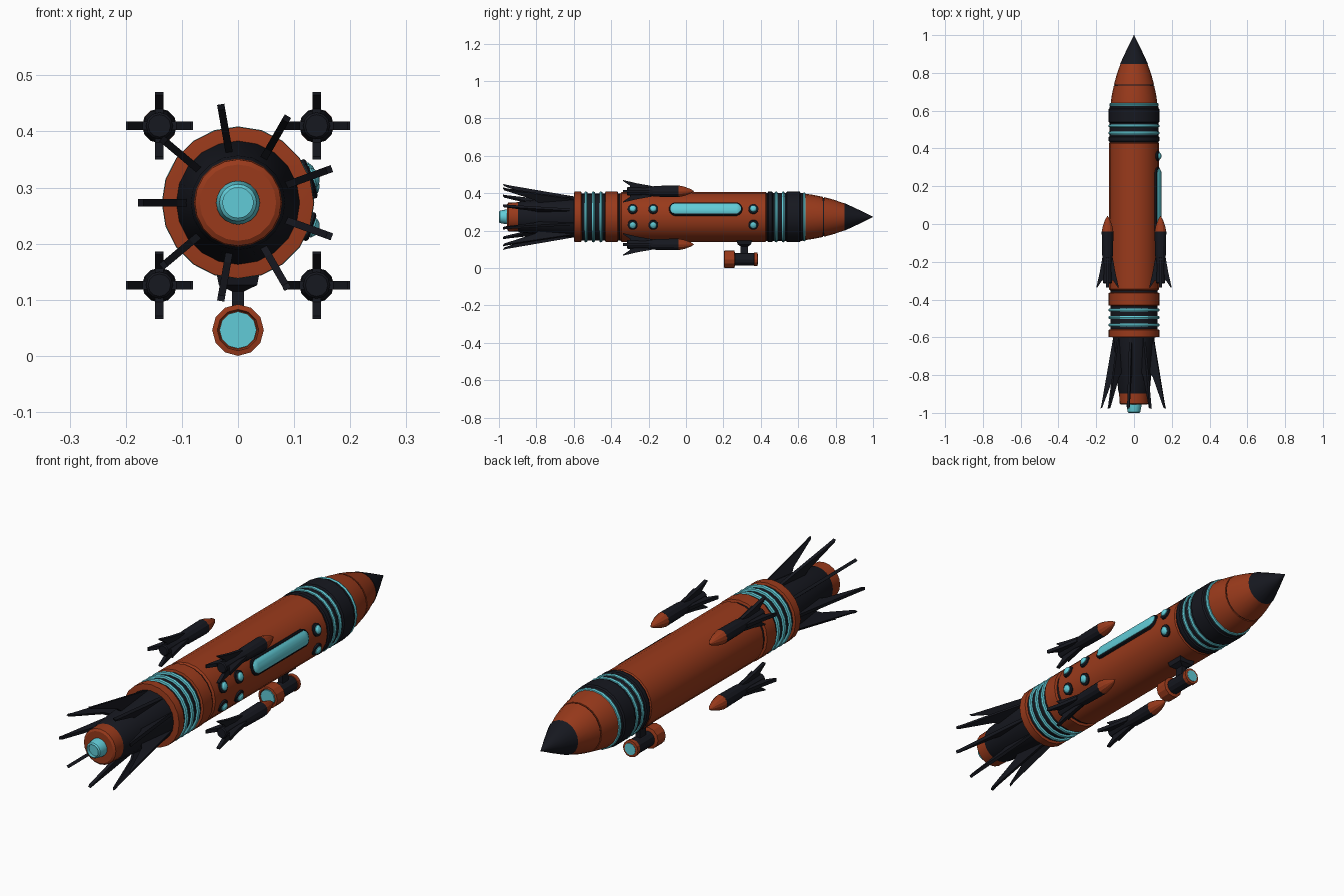
import bpy, bmesh
from math import sin, cos, pi, radians

if "Cube" in bpy.data.objects:
    bpy.data.objects.remove(bpy.data.objects["Cube"])

CZ = 0.273  # height of the rocket axis


def material(name, rgb):
    m = bpy.data.materials.new(name)
    m.diffuse_color = (*rgb, 1)
    m.use_nodes = True
    m.node_tree.nodes["Principled BSDF"].inputs["Base Color"].default_value = m.diffuse_color
    return m


ORANGE = material("burnt_orange", (0.32, 0.042, 0.011))
BLACK = material("near_black", (0.008, 0.009, 0.014))
CYAN = material("cyan", (0.12, 0.60, 0.68))


def finish(name, bm, mat, smooth=True):
    bmesh.ops.recalc_face_normals(bm, faces=bm.faces[:])
    me = bpy.data.meshes.new(name)
    bm.to_mesh(me)
    bm.free()
    me.materials.append(mat)
    ob = bpy.data.objects.new(name, me)
    bpy.context.collection.objects.link(ob)
    if smooth:
        bpy.ops.object.select_all(action='DESELECT')
        ob.select_set(True)
        bpy.context.view_layer.objects.active = ob
        bpy.ops.object.shade_smooth_by_angle(angle=radians(25))
    return ob


def loft(name, loops, mat, smooth=True):
    """Skin a stack of equal-length point loops and cap both ends."""
    bm = bmesh.new()
    rings = [[bm.verts.new(p) for p in loop] for loop in loops]
    n = len(rings[0])
    for a, b in zip(rings, rings[1:]):
        for i in range(n):
            j = (i + 1) % n
            bm.faces.new((a[i], a[j], b[j], b[i]))
    bm.faces.new(rings[0])
    bm.faces.new(rings[-1])
    return finish(name, bm, mat, smooth)


def lathe(name, profile, mat, x=0, z=CZ, sides=20):
    """Revolve (y, radius) pairs about a line parallel to y."""
    angles = [2 * pi * i / sides + pi / 2 for i in range(sides)]
    return loft(name, [[(x + r * cos(a), y, z + r * sin(a)) for a in angles]
                       for y, r in profile], mat)


def plate(name, outline, thick, angle, mat, x=0, z=CZ):
    """Flat fin from (radius, y) points, standing out at an angle."""
    ca, sa = cos(angle), sin(angle)
    return loft(name, [[(x + r * ca - t * sa, y, z + r * sa + t * ca)
                        for r, y in outline] for t in (-thick / 2, thick / 2)], mat, False)


def pill(name, y, half, layers, angle, mat):
    """Stadium-shaped button on the hull; layers are (height, radius)."""
    ca, sa = cos(angle), sin(angle)
    loops = []
    for h, r in layers:
        loop = []
        for i in range(16):
            a = 2 * pi * (i + 0.5) / 16
            u = r * cos(a) + (half if cos(a) > 0 else -half)
            v = r * sin(a)
            loop.append((h * ca - v * sa, y + u, CZ + h * sa + v * ca))
        loops.append(loop)
    return loft(name, loops, mat)


# Nose
lathe("nose_tip", [(0.845, 0.06), (0.847, 0.074), (0.92, 0.04), (0.985, 0.008), (1.0, 0.001)], BLACK)
lathe("nose_cone_upper", [(0.738, 0.09), (0.738, 0.106), (0.79, 0.092), (0.85, 0.071)], ORANGE)
lathe("nose_seam", [(0.725, 0.102), (0.745, 0.102)], BLACK)
lathe("nose_cone_lower", [(0.635, 0.124), (0.68, 0.118), (0.732, 0.107), (0.732, 0.09)], ORANGE)

# Hull sections
lathe("front_collar", [(0.43, 0.129), (0.62, 0.129), (0.637, 0.122)], BLACK)
lathe("front_collar_wide_band", [(0.535, 0.129), (0.54, 0.135), (0.608, 0.135), (0.613, 0.129)], BLACK)
lathe("front_collar_thin_band", [(0.436, 0.129), (0.44, 0.135), (0.46, 0.135), (0.464, 0.129)], BLACK)
lathe("main_hull", [(-0.352, 0.125), (-0.345, 0.133), (0.425, 0.133), (0.432, 0.128)], ORANGE)
lathe("rear_collar", [(-0.59, 0.125), (-0.34, 0.125)], BLACK)
lathe("rear_collar_front_band", [(-0.433, 0.125), (-0.43, 0.135), (-0.366, 0.135), (-0.362, 0.125)], ORANGE)
lathe("rear_collar_back_band", [(-0.6, 0.11), (-0.597, 0.135), (-0.561, 0.135), (-0.557, 0.125)], ORANGE)

# Glowing rings
for y, r in [(0.632, 0.131), (0.52, 0.136), (0.482, 0.136),
             (-0.455, 0.136), (-0.495, 0.136), (-0.535, 0.136)]:
    lathe("cyan_ring", [(y - 0.009, r - 0.012), (y - 0.007, r - 0.003), (y, r),
                        (y + 0.007, r - 0.003), (y + 0.009, r - 0.012)], CYAN)

# Tail and engine
lathe("tail_cone", [(-0.9, 0.078), (-0.88, 0.084), (-0.6, 0.11), (-0.59, 0.11)], BLACK)
lathe("engine_bell", [(-0.956, 0.05), (-0.956, 0.068), (-0.95, 0.077), (-0.88, 0.079)], ORANGE)
lathe("engine_nozzle", [(-0.985, 0.027), (-1.0, 0.027), (-0.995, 0.033), (-0.965, 0.039), (-0.95, 0.039)], CYAN)
for k in range(9):
    plate("tail_fin", [(0.09, -0.6), (0.11, -0.6), (0.172, -0.955), (0.178, -0.978),
                       (0.168, -0.972), (0.108, -0.81), (0.085, -0.78)],
          0.013, pi + k * radians(40), BLACK)

# Window and portholes, right side only
A = radians(18.5)
pill("window_frame", 0.105, 0.16, [(0.115, 0.037), (0.136, 0.037), (0.139, 0.033)], A, BLACK)
pill("window_glass", 0.105, 0.16, [(0.125, 0.029), (0.141, 0.029), (0.147, 0.02), (0.149, 0.008)], A, CYAN)
for y in (-0.285, -0.175, 0.36):
    for a in (A, -A):
        pill("porthole_frame", y, 0, [(0.12, 0.027), (0.137, 0.027), (0.14, 0.022)], a, BLACK)
        pill("porthole_glass", y, 0, [(0.13, 0.019), (0.143, 0.018), (0.149, 0.012), (0.152, 0.003)], a, CYAN)

# Four escort missiles
for x in (-0.14, 0.14):
    for z in (0.41, 0.126):
        lathe("missile_body", [(-0.315, 0.02), (-0.31, 0.024), (-0.22, 0.02), (-0.16, 0.029), (-0.04, 0.031)],
              BLACK, x, z, 12)
        lathe("missile_nose", [(-0.041, 0.031), (-0.01, 0.025), (0.025, 0.012), (0.042, 0.001)],
              ORANGE, x, z, 12)
        for k in range(4):
            plate("missile_fin", [(0.01, -0.17), (0.028, -0.18), (0.042, -0.26), (0.06, -0.337),
                                  (0.055, -0.337), (0.03, -0.3), (0.01, -0.3)],
                  0.015, k * pi / 2, BLACK, x, z)

# Belly pod with its mount
PZ = 0.046
lathe("pod_rear_ring", [(0.21, 0.034), (0.203, 0.037), (0.205, 0.046), (0.258, 0.046), (0.262, 0.035)], ORANGE, 0, PZ, 12)
lathe("pod_rear_lens", [(0.2025, 0.033), (0.22, 0.033)], CYAN, 0, PZ, 12)
lathe("pod_barrel", [(0.255, 0.033), (0.367, 0.033)], BLACK, 0, PZ, 12)
lathe("pod_front_ring", [(0.363, 0.03), (0.365, 0.036), (0.382, 0.036), (0.384, 0.027)], ORANGE, 0, PZ, 12)
lathe("pod_front_lens", [(0.37, 0.026), (0.3855, 0.026)], CYAN, 0, PZ, 12)


def box_loop(hx, hy, z):
    return [(sx * hx, 0.312 + sy * hy, z) for sx, sy in ((-1, -1), (1, -1), (1, 1), (-1, 1))]


loft("pod_mount", [box_loop(0.011, 0.02, 0.06), box_loop(0.011, 0.02, 0.115),
                   box_loop(0.034, 0.036, 0.126), box_loop(0.039, 0.042, 0.15)], BLACK, False)
